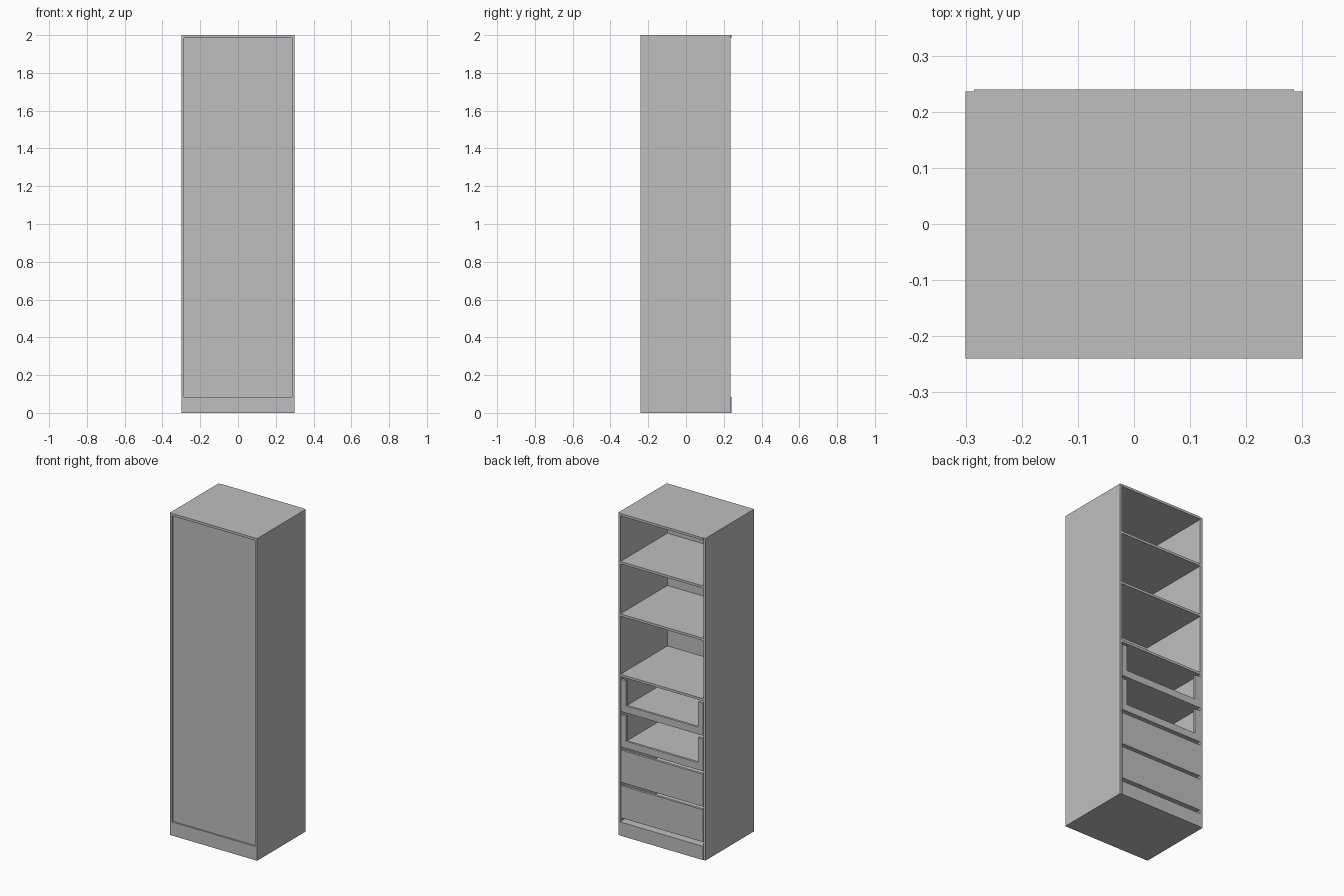
import bpy
import bmesh
from mathutils import Vector

old = bpy.data.objects.get("Cube")
if old:
    bpy.data.objects.remove(old, do_unlink=True)

grey = bpy.data.materials.new("plain_grey")
grey.use_nodes = True
colour = (0.52, 0.52, 0.52, 1)
grey.diffuse_color = colour
grey.node_tree.nodes["Principled BSDF"].inputs["Base Color"].default_value = colour

HALF_W, HALF_D, HEIGHT = 0.30, 0.24, 2.0
BOARD = 0.015
INNER = HALF_W - BOARD
RIM = 0.236            # edge of the side boards on the open side
PANEL = -0.225         # inner face of the closing panel
PLINTH = 0.085


def add_object(name, bm):
    mesh = bpy.data.meshes.new(name)
    bmesh.ops.recalc_face_normals(bm, faces=bm.faces)
    bm.to_mesh(mesh)
    bm.free()
    mesh.materials.append(grey)
    obj = bpy.data.objects.new(name, mesh)
    bpy.context.collection.objects.link(obj)
    return obj


def box(name, x, y, z):
    """Board between the given (low, high) pairs."""
    bm = bmesh.new()
    bmesh.ops.create_cube(bm, size=1)
    for v in bm.verts:
        v.co = Vector([r[0] if c < 0 else r[1] for c, r in zip(v.co, (x, y, z))])
    return add_object(name, bm)


def drawer_front(name, low, high, lip=None):
    """Drawer front, with a wide cut-out down to the lip height if given."""
    w, post = INNER - 0.003, 0.248
    outline = [(-w, low), (w, low), (w, high)]
    if lip:
        outline += [(post, high), (post, lip), (-post, lip), (-post, high)]
    outline.append((-w, high))
    bm = bmesh.new()
    face = bm.faces.new([bm.verts.new((x, RIM, z)) for x, z in outline])
    new = bmesh.ops.extrude_face_region(bm, geom=[face])["geom"]
    moved = [g for g in new if isinstance(g, bmesh.types.BMVert)]
    bmesh.ops.translate(bm, verts=moved, vec=(0, -BOARD, 0))
    return add_object(name, bm)


# Carcass
for side, sign in (("left", 1), ("right", -1)):
    box(side + "_side", sorted((sign * INNER, sign * HALF_W)), (-HALF_D, RIM), (0, HEIGHT))
across = (-INNER, INNER)
box("top_board", across, (-HALF_D, HALF_D), (HEIGHT - BOARD, HEIGHT))
box("plinth", across, (-HALF_D, HALF_D), (0, PLINTH))
box("closing_panel", across, (PANEL - 0.005, PANEL), (PLINTH, HEIGHT - BOARD))

# Shelves
for i, top in enumerate((1.70, 1.375, 1.00)):
    box(f"shelf_{i + 1}", across, (PANEL, RIM), (top - BOARD, top))

# Drawers: the upper two have cut-out fronts
for i in range(4):
    low = 0.77 - 0.22 * i
    drawer_front(f"drawer_front_{i + 1}", low, low + 0.2, low + 0.044 if i < 2 else None)
    box(f"drawer_floor_{i + 1}", across, (PANEL, RIM - BOARD), (low, low + 0.012))
